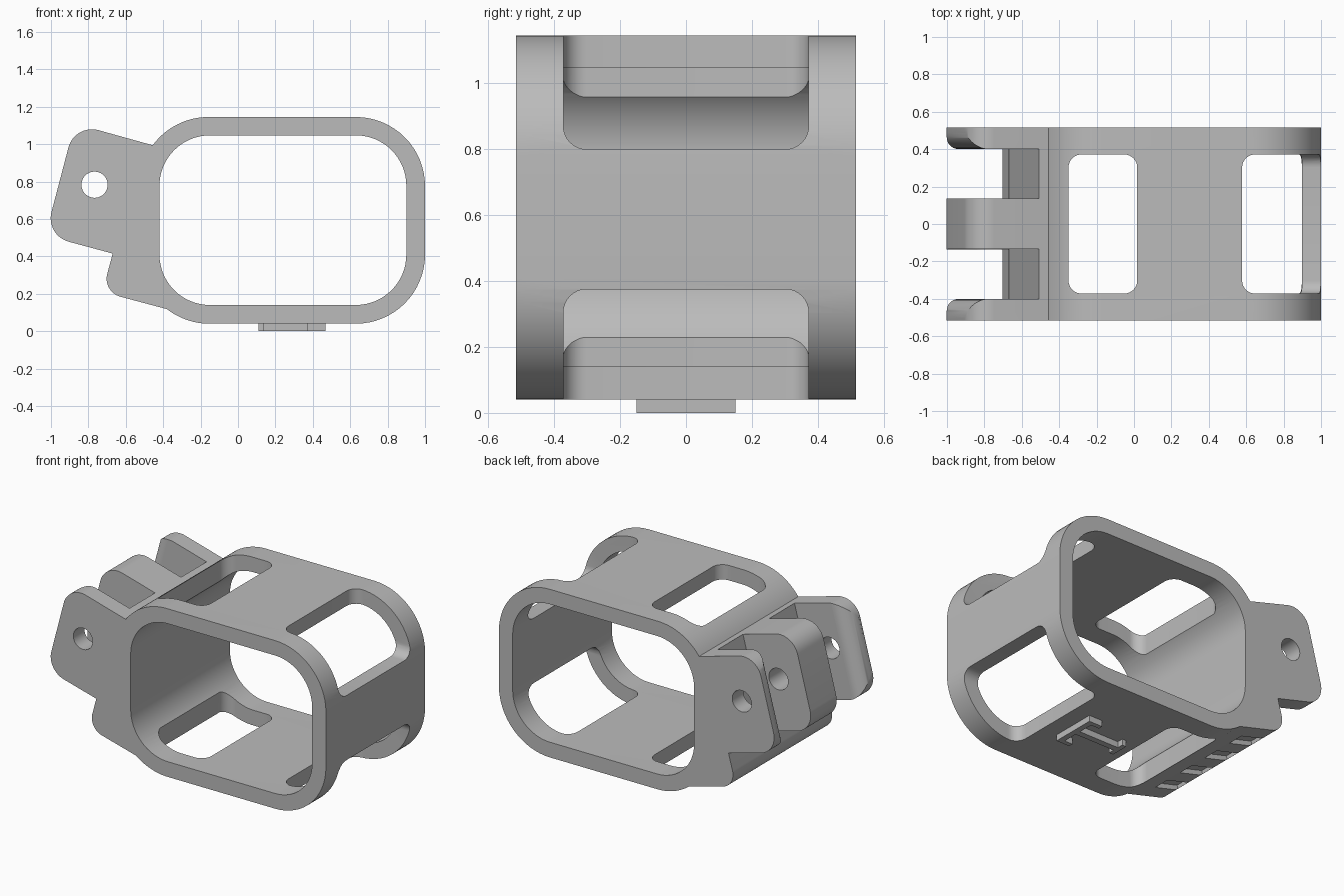
import bpy, bmesh, math
from mathutils import Vector, Matrix

if "Cube" in bpy.data.objects:
    bpy.data.objects.remove(bpy.data.objects["Cube"], do_unlink=True)

HALF = 0.515                    # half depth of the frame
TILT = math.radians(15)         # lean of the hinge
TO_FRONT = Matrix.Rotation(math.pi / 2, 4, 'X')   # profile plane to x-z

grey = bpy.data.materials.new("grey plastic")
grey.use_nodes = True
grey.diffuse_color = (0.5, 0.5, 0.5, 1)
grey.node_tree.nodes["Principled BSDF"].inputs["Base Color"].default_value = (0.5, 0.5, 0.5, 1)


def rounded(corners, steps=16):
    """Outline with a fillet radius on each corner (x, y, radius)."""
    pts = []
    for i, (x, y, r) in enumerate(corners):
        p = Vector((x, y))
        if r == 0:
            pts.append(p)
            continue
        a = (Vector(corners[i - 1][:2]) - p).normalized()
        b = (Vector(corners[(i + 1) % len(corners)][:2]) - p).normalized()
        half = a.angle(b) / 2
        centre = p + (a + b).normalized() * (r / math.sin(half))
        start = p + a * (r / math.tan(half)) - centre
        end = p + b * (r / math.tan(half)) - centre
        sweep = start.angle_signed(end)
        for k in range(steps + 1):
            pts.append(centre + Matrix.Rotation(-sweep * k / steps, 2) @ start)
    return pts


def box_outline(x0, x1, y0, y1, r):
    return rounded([(x0, y0, r), (x1, y0, r), (x1, y1, r), (x0, y1, r)])


def make_object(name, bm):
    bmesh.ops.recalc_face_normals(bm, faces=bm.faces)
    mesh = bpy.data.meshes.new(name)
    bm.to_mesh(mesh)
    bm.free()
    mesh.materials.append(grey)
    ob = bpy.data.objects.new(name, mesh)
    bpy.context.collection.objects.link(ob)
    return ob


def prism(name, pts, z0, z1, matrix=Matrix()):
    bm = bmesh.new()
    low = [bm.verts.new(matrix @ Vector((p[0], p[1], z0))) for p in pts]
    high = [bm.verts.new(matrix @ Vector((p[0], p[1], z1))) for p in pts]
    bm.faces.new(low)
    bm.faces.new(high)
    for i in range(len(pts)):
        bm.faces.new((low[i - 1], low[i], high[i], high[i - 1]))
    return make_object(name, bm)


def box(name, lo, hi, bevel=0, matrix=Matrix()):
    bm = bmesh.new()
    bmesh.ops.create_cube(bm, size=1)
    for v in bm.verts:
        v.co = Vector([l + (c + 0.5) * (h - l) for c, l, h in zip(v.co, lo, hi)])
    if bevel:
        bmesh.ops.bevel(bm, geom=bm.edges[:], offset=bevel, segments=8,
                        profile=0.5, affect='EDGES')
    bm.transform(matrix)
    return make_object(name, bm)


def combine(target, tool, operation='DIFFERENCE'):
    """Apply a boolean and remove the tool."""
    mod = target.modifiers.new("cut", 'BOOLEAN')
    mod.operation, mod.solver, mod.object = operation, 'EXACT', tool
    bpy.context.view_layer.update()
    graph = bpy.context.evaluated_depsgraph_get()
    mesh = bpy.data.meshes.new_from_object(target.evaluated_get(graph))
    target.modifiers.clear()
    target.data = mesh
    bpy.data.objects.remove(tool, do_unlink=True)


# Frame and hinge as one solid outline
frame = prism("hinged_frame", rounded([
    (1, 0.04, 0.37), (1, 1.145, 0.37), (-0.341, 1.145, 0.37), (-0.456, 0.994, 0),
    (-0.873, 1.11, 0.13), (-1.03, 0.512, 0.13), (-0.67, 0.415, 0),
    (-0.725, 0.21, 0.1), (-0.38, 0.118, 0), (-0.276, 0.04, 0.37)]),
    -HALF, HALF, TO_FRONT)

# Main opening
combine(frame, prism("opening", box_outline(-0.42, 0.9, 0.14, 1.047, 0.27), -1, 1, TO_FRONT))

# Windows through top and bottom, then the two corner windows
combine(frame, prism("window", box_outline(-0.35, 0.017, -0.372, 0.372, 0.07), -1, 2))
for z0, z1 in ((0.8, 1.4), (-0.3, 0.375)):
    combine(frame, box("corner_window", (0.578, -0.372, z0), (1.3, 0.372, z1), 0.07))

# Gaps that split the hinge into three lugs
for y0, y1 in ((0.135, 0.4), (-0.4, -0.135)):
    gap = [(-0.669, 0.41), (-0.471, 1.15), (-1.2, 1.4), (-1.2, 0.35)]
    combine(frame, prism("gap", gap, y0, y1, TO_FRONT))

# Rounded inner edges of the outer lugs
lean = Matrix.Translation((-0.952, 0, 0.81)) @ Matrix.Rotation(TILT, 4, 'Y')
R = 0.1
for side in (1, -1):
    section = [(-0.06, 0.37), (R, 0.37)]
    for k in range(13):
        a = math.pi / 2 * k / 12
        section.append((R - R * math.sin(a), 0.4 + R - R * math.cos(a)))
    section.append((-0.06, 0.4 + R))
    combine(frame, prism("lug_edge", [(x, y * side) for x, y in section], -0.5, 0.5, lean))

# Pin hole
circle = [(-0.767 + 0.07 * math.cos(k * math.pi / 20), 0.783 + 0.07 * math.sin(k * math.pi / 20))
          for k in range(40)]
combine(frame, prism("pin_hole", circle, -1, 1, TO_FRONT))

# Grip notches under the hinge block
under = Matrix.Translation((-0.58, 0, 0.172)) @ Matrix.Rotation(TILT, 4, 'Y')
for i in range(4):
    y = (i - 1.5) * 0.225
    combine(frame, box("notch", (-0.09, y - 0.055, -0.1), (0.09, y + 0.055, 0.03), 0, under))

# Raised locating ridge underneath
ridge = box("locating_ridge", (0.43, -0.15, 0), (0.467, 0.15, 0.06))
for lo, hi in (((0.12, -0.02, 0), (0.45, 0.02, 0.06)),
               ((0.11, -0.06, 0), (0.14, 0.06, 0.06)),
               ((0.37, 0.12, 0), (0.45, 0.15, 0.06)),
               ((0.37, -0.15, 0), (0.45, -0.12, 0.06))):
    combine(ridge, box("bar", lo, hi), 'UNION')

for ob in (frame, ridge):
    bpy.ops.object.select_all(action='DESELECT')
    ob.select_set(True)
    bpy.context.view_layer.objects.active = ob
    bpy.ops.object.shade_smooth_by_angle(angle=math.radians(30))
